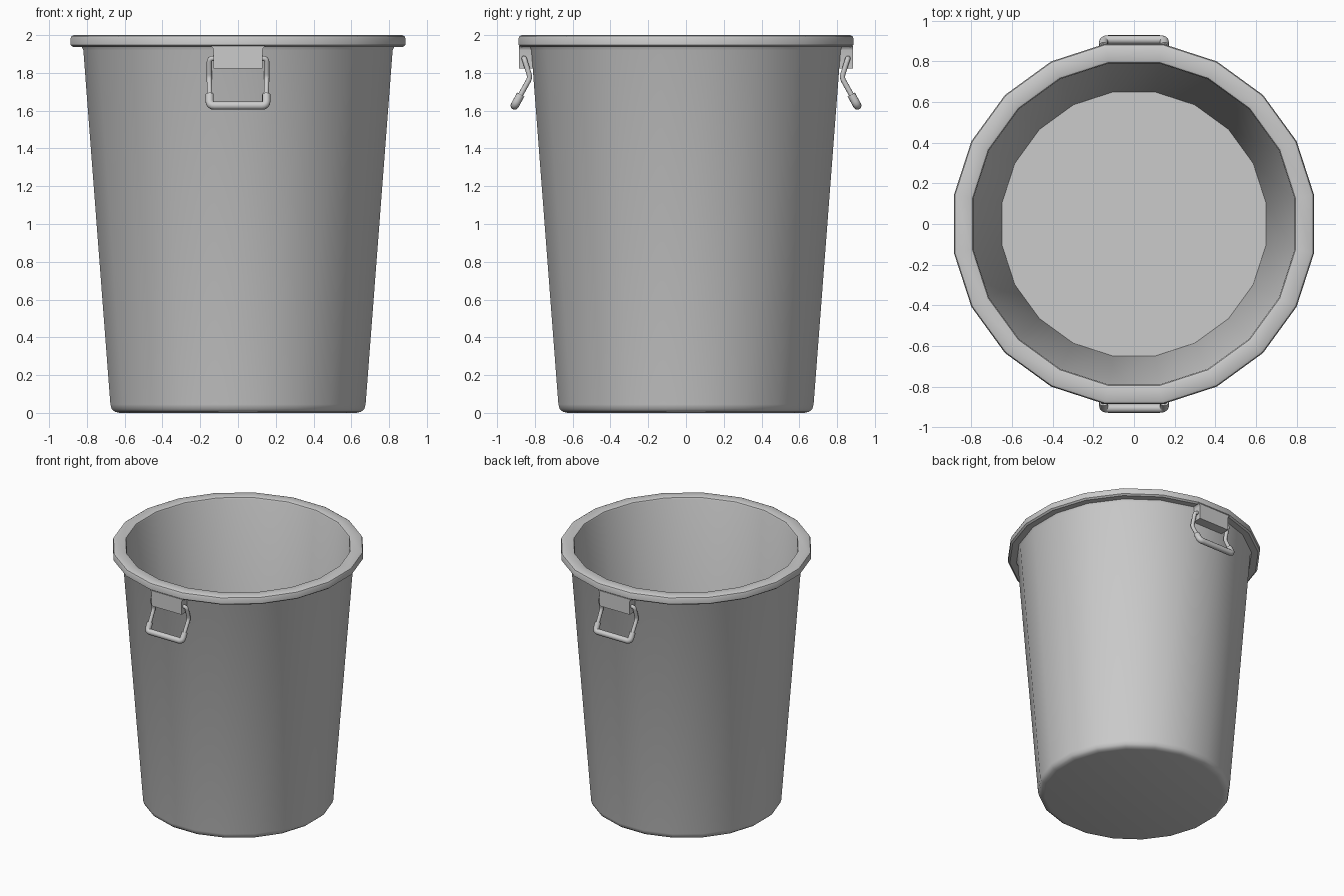
import bpy, bmesh, math
from mathutils import Matrix, Vector

if "Cube" in bpy.data.objects:
    bpy.data.objects.remove(bpy.data.objects["Cube"])

SIDES = 20


def finish(bm, name, angle=35):
    bmesh.ops.recalc_face_normals(bm, faces=bm.faces)
    me = bpy.data.meshes.new(name)
    bm.to_mesh(me)
    bm.free()
    ob = bpy.data.objects.new(name, me)
    bpy.context.collection.objects.link(ob)
    bpy.ops.object.select_all(action='DESELECT')
    ob.select_set(True)
    bpy.context.view_layer.objects.active = ob
    bpy.ops.object.shade_smooth_by_angle(angle=math.radians(angle))
    return ob


def lathe(name, profile):
    """Rings around z from (radius, height) points, capped at both ends."""
    bm = bmesh.new()
    rings = []
    for r, z in profile:
        rings.append([bm.verts.new((r * math.cos(a), r * math.sin(a), z))
                      for a in (math.radians(9) + math.tau * i / SIDES for i in range(SIDES))])
    for a, b in zip(rings, rings[1:]):
        for i in range(SIDES):
            j = (i + 1) % SIDES
            bm.faces.new((a[i], a[j], b[j], b[i]))
    bm.faces.new(rings[0])
    bm.faces.new(rings[-1])
    return finish(bm, name)


def rounded(points, radius, steps=4):
    """Replace the inner corners of a path by short arcs."""
    pts = [Vector(p) for p in points]
    out = [pts[0]]
    for a, b, c in zip(pts, pts[1:], pts[2:]):
        p, q = b + (a - b).normalized() * radius, b + (c - b).normalized() * radius
        for i in range(steps + 1):
            t = i / steps
            out.append(p * (1 - t) ** 2 + b * 2 * t * (1 - t) + q * t * t)
    return out + [pts[-1]]


def tube(name, path, radius, n=10):
    """Sweep a circle along a path."""
    bm = bmesh.new()
    rings, normal = [], None
    for i, p in enumerate(path):
        d = (path[min(i + 1, len(path) - 1)] - path[max(i - 1, 0)]).normalized()
        normal = d.orthogonal() if normal is None else normal - d * normal.dot(d)
        normal.normalize()
        side = d.cross(normal)
        rings.append([bm.verts.new(p + radius * (normal * math.cos(math.tau * k / n)
                                                 + side * math.sin(math.tau * k / n)))
                      for k in range(n)])
    for a, b in zip(rings, rings[1:]):
        for k in range(n):
            m = (k + 1) % n
            bm.faces.new((a[k], a[m], b[m], b[k]))
    bm.faces.new(rings[0])
    bm.faces.new(rings[-1])
    return finish(bm, name, 50)


# Tapered bucket with rounded base, solid rim and hollow inside
lathe("bin_body", [
    (0.635, 0), (0.66, 0.006), (0.677, 0.02), (0.684, 0.045),
    (0.829, 1.92), (0.838, 1.938), (0.885, 1.938), (0.898, 1.948),
    (0.898, 1.982), (0.893, 1.994), (0.88, 2.0),
    (0.815, 2.0), (0.805, 1.996), (0.80, 1.985), (0.658, 0.04)])


def bracket(name):
    half = [(0.13, 1.822), (0.13, 1.92), (0.134, 1.932), (0.145, 1.942)]
    outline = half + [(-x, z) for x, z in reversed(half)]
    bm = bmesh.new()
    face = bm.faces.new([bm.verts.new((x, -0.885, z)) for x, z in outline])
    ext = bmesh.ops.extrude_face_region(bm, geom=[face])
    bmesh.ops.translate(bm, vec=(0, 0.083, 0),
                        verts=[v for v in ext["geom"] if isinstance(v, bmesh.types.BMVert)])
    return finish(bm, name)


# Front and back lugs, each with a bent wire and a thicker grip
for label, turn in (("front", 0), ("back", math.pi)):
    left = [(-0.11, -0.857, 1.877), (-0.152, -0.857, 1.877),
            (-0.152, -0.825, 1.775), (-0.15, -0.875, 1.685)]
    low = (-0.15, -0.907, 1.627)
    right = [(-x, y, z) for x, y, z in reversed(left)]
    low_r = (-low[0], low[1], low[2])
    parts = [
        bracket(label + "_lug"),
        tube(label + "_handle_wire", rounded(left + [low, low_r] + right, 0.02), 0.014),
        tube(label + "_handle_grip", rounded([left[-1], low, low_r, right[0]], 0.025), 0.022, 12),
    ]
    for ob in parts:
        ob.data.transform(Matrix.Rotation(turn, 4, 'Z'))
